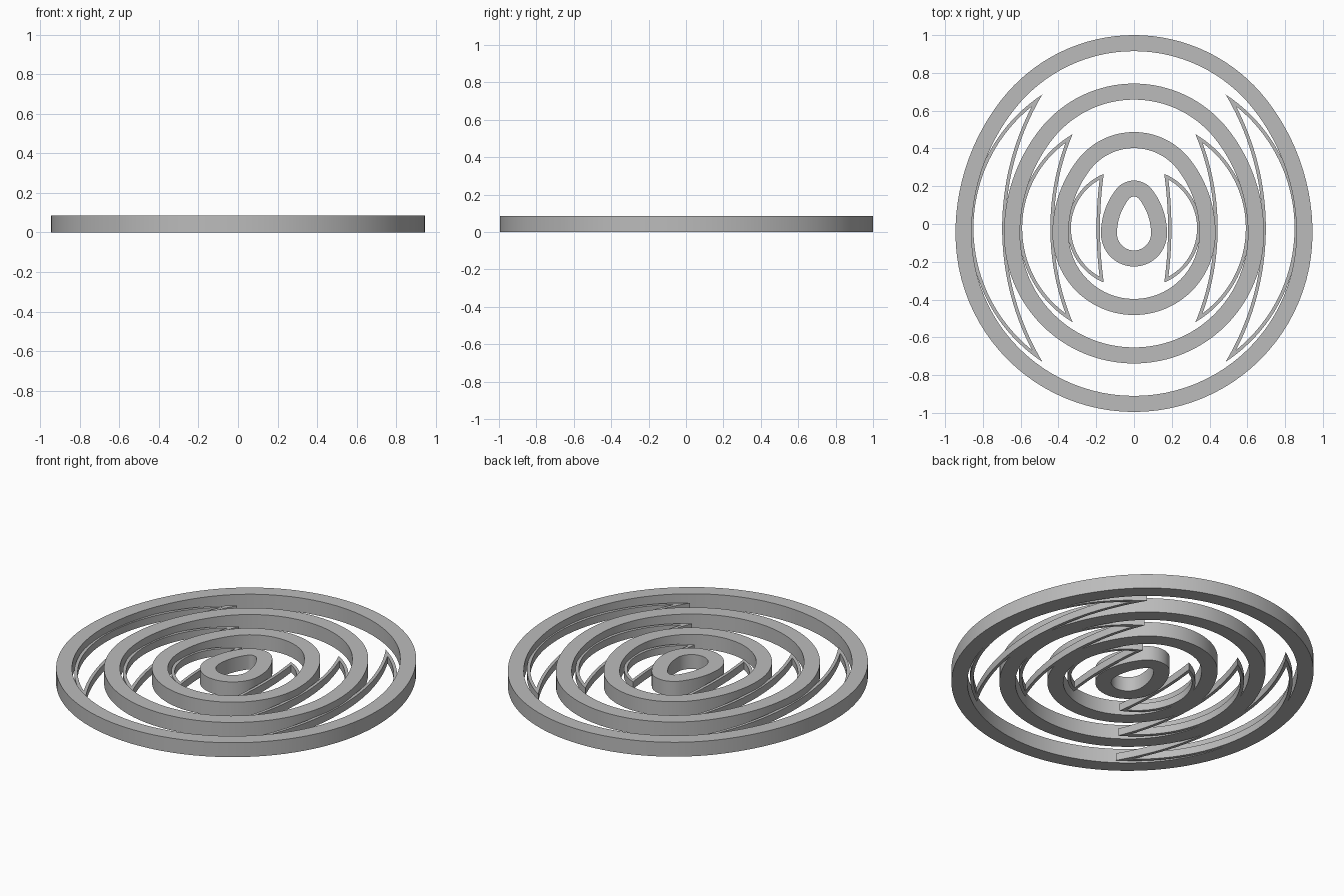
import bpy
import bmesh
from math import sin, cos, pi, atan2, sqrt

cube = bpy.data.objects.get("Cube")
if cube:
    bpy.data.objects.remove(cube, do_unlink=True)

RING_HEIGHT = 0.085
CRESCENT_HEIGHT = 0.043
WALL = 0.018
MID_Y = -0.022

grey = bpy.data.materials.new("plain grey")
grey.use_nodes = True
colour = (0.5, 0.5, 0.5, 1)
grey.diffuse_color = colour
grey.node_tree.nodes["Principled BSDF"].inputs["Base Color"].default_value = colour


def hollow_plate(name, outer, inner, height):
    """Solid band between two matching closed outlines."""
    bm = bmesh.new()
    loops = [[bm.verts.new((x, y, z)) for x, y in outline]
             for outline, z in ((outer, 0), (outer, height), (inner, height), (inner, 0))]
    n = len(outer)
    for a, b in zip(loops, loops[1:] + loops[:1]):
        for i in range(n):
            j = (i + 1) % n
            bm.faces.new((a[i], a[j], b[j], b[i]))
    bmesh.ops.recalc_face_normals(bm, faces=bm.faces)
    mesh = bpy.data.meshes.new(name)
    bm.to_mesh(mesh)
    bm.free()
    mesh.materials.append(grey)
    obj = bpy.data.objects.new(name, mesh)
    bpy.context.collection.objects.link(obj)
    bpy.ops.object.select_all(action='DESELECT')
    obj.select_set(True)
    bpy.context.view_layer.objects.active = obj
    bpy.ops.object.shade_smooth_by_angle(angle=pi / 6)


def arc(cx, cy, radius, start, end, steps):
    return [(cx + radius * cos(start + (end - start) * i / steps),
             cy + radius * sin(start + (end - start) * i / steps)) for i in range(steps)]


def egg(offset):
    """Egg of four tangent arcs, grown outward by an offset."""
    base_y, base_r = -0.05, 0.09
    cap_y, cap_r = 0.11, 0.035
    rise, drop = cap_y - base_y, base_r - cap_r
    d = (rise ** 2 - drop ** 2) / (2 * drop)
    turn = atan2(rise, d)
    return (arc(0, base_y, base_r + offset, pi, 2 * pi, 48)
            + arc(-d, base_y, base_r + d + offset, 0, turn, 24)
            + arc(0, cap_y, cap_r + offset, turn, pi - turn, 32)
            + arc(d, base_y, base_r + d + offset, pi - turn, pi, 24))


def crescent(c_out, r_out, c_in, r_in, side):
    """Outline between a convex and a concave arc that meet at two tips."""
    x = (r_out ** 2 - r_in ** 2 - c_out ** 2 + c_in ** 2) / (2 * (c_in - c_out))
    y = sqrt(r_out ** 2 - (x - c_out) ** 2)
    a, b = atan2(y, x - c_out), atan2(y, x - c_in)
    points = arc(c_out, MID_Y, r_out, -a, a, 40) + arc(c_in, MID_Y, r_in, b, -b, 40)
    return [(side * px, py) for px, py in points]


def circle_through(tip_x, half, mid_x):
    sag = mid_x - tip_x
    radius = (half ** 2 + sag ** 2) / (2 * sag)
    return mid_x - radius, radius


# Nested egg-shaped rings
for i, name in enumerate(("centre", "inner", "middle", "outer")):
    start = 0.2567 * i
    hollow_plate(name + "_ring", egg(start + 0.085), egg(start), RING_HEIGHT)

# Thin crescent links between the rings: tip x, half length, convex x, concave x
links = {"small": (0.16, 0.2875, 0.352, 0.18),
         "medium": (0.325, 0.4975, 0.61, 0.425),
         "large": (0.485, 0.7075, 0.868, 0.68)}
for name, (tip, half, convex, concave) in links.items():
    c_out, r_out = circle_through(tip, half, convex)
    c_in, r_in = circle_through(tip, half, concave)
    for side, label in ((1, "left"), (-1, "right")):
        hollow_plate(f"{name}_crescent_{label}",
                     crescent(c_out, r_out, c_in, r_in, side),
                     crescent(c_out, r_out - WALL, c_in, r_in + WALL, side),
                     CRESCENT_HEIGHT)
